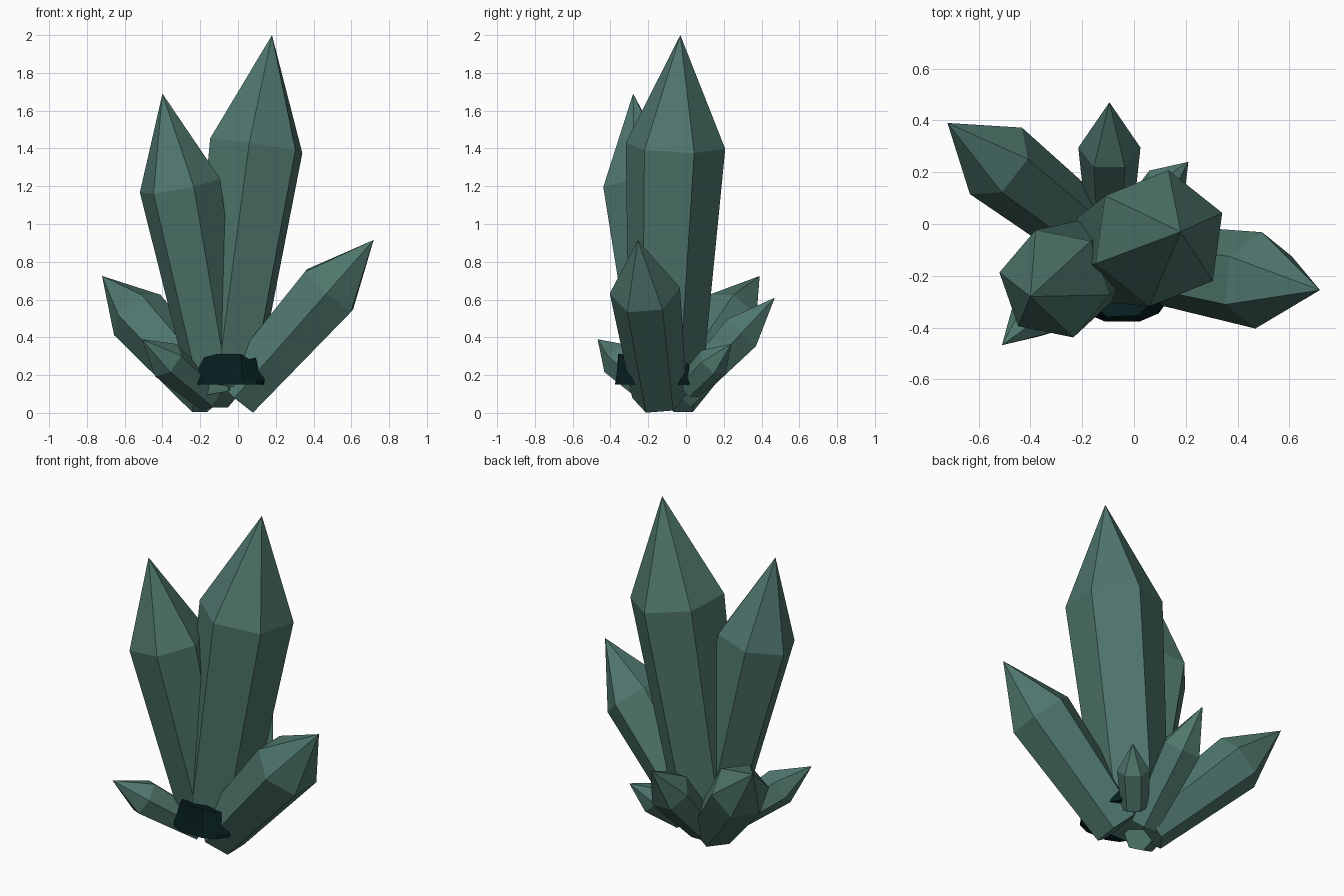
import bpy, bmesh, math, random
from mathutils import Vector

cube = bpy.data.objects.get("Cube")
if cube:
    bpy.data.objects.remove(cube, do_unlink=True)
random.seed(4)


def material(name, colour):
    m = bpy.data.materials.new(name)
    m.use_nodes = True
    rgba = (*colour, 1)
    m.diffuse_color = rgba
    m.node_tree.nodes["Principled BSDF"].inputs["Base Color"].default_value = rgba
    return m


crystal_green = material("crystal_green", (0.077, 0.18, 0.15))
rock_dark = material("rock_dark", (0.0022, 0.0135, 0.0145))


def finish(name, bm, mat):
    bmesh.ops.recalc_face_normals(bm, faces=bm.faces)
    mesh = bpy.data.meshes.new(name)
    bm.to_mesh(mesh)
    bm.free()
    mesh.materials.append(mat)
    bpy.context.collection.objects.link(bpy.data.objects.new(name, mesh))


def skin(bm, low, high):
    n = len(low)
    for i in range(n):
        j = (i + 1) % n
        bm.faces.new((low[i], low[j], high[j], high[i]))


def crystal(name, base, tip, shoulder, r_base, r_shoulder, hint):
    """Six-sided tapered shaft with a pointed tip; hint aims one corner."""
    base, tip = Vector(base), Vector(tip)
    axis = (tip - base).normalized()
    u = Vector(hint)
    u = (u - axis * u.dot(axis)).normalized()
    v = axis.cross(u)
    bm = bmesh.new()

    def ring(centre, r):
        angles = [i * math.pi / 3 for i in range(6)]
        return [bm.verts.new(centre + (u * math.cos(a) + v * math.sin(a)) * r) for a in angles]

    low = ring(base, r_base)
    high = ring(base.lerp(tip, shoulder), r_shoulder)
    point = bm.verts.new(tip)
    bm.faces.new(low)
    skin(bm, low, high)
    for i in range(6):
        bm.faces.new((high[i], high[(i + 1) % 6], point))
    finish(name, bm, crystal_green)


# Two tall crystals
crystal("tall_crystal", (-0.085, -0.11, 0.14), (0.18, -0.03, 2), 0.685, 0.195, 0.266, (0.25, 0.1, 0))
crystal("second_crystal", (-0.1, -0.12, 0.12), (-0.4, -0.28, 1.69), 0.69, 0.155, 0.22, (1, -0.18, 0))

# Leaning crystals
crystal("left_crystal", (-0.01, -0.14, 0.09), (0.718, -0.255, 0.915), 0.675, 0.145, 0.187, (0, 1, 0))
crystal("back_right_crystal", (-0.145, -0.06, 0.09), (-0.72, 0.39, 0.725), 0.675, 0.13, 0.163, (0.47, 0.6, 0))
crystal("back_crystal", (-0.095, -0.03, 0.08), (-0.095, 0.47, 0.61), 0.65, 0.085, 0.12, (1, 0, 0))

# Small crystals
crystal("front_right_crystal", (-0.15, -0.14, 0.08), (-0.51, -0.468, 0.39), 0.64, 0.08, 0.105, (0.7, -0.7, 0.3))
crystal("back_left_crystal", (0.01, 0.016, 0.137), (0.21, 0.24, 0.365), 0.575, 0.075, 0.09, (0.7, -0.7, 0))

# Rough, squarish rock collar with a flat underside
bm = bmesh.new()
rings = []
for z, scale, jitter in ((0.15, 1, 0), (0.18, 0.99, 0.01), (0.29, 0.86, 0.025)):
    ring = []
    for i in range(14):
        a = i * math.tau / 14
        c, s = (math.copysign(abs(f(a)) ** 0.7, f(a)) for f in (math.cos, math.sin))
        r = scale + random.uniform(-3, 3) * jitter
        ring.append(bm.verts.new((-0.045 + 0.195 * r * c,
                                  -0.16 + 0.22 * r * s,
                                  z + random.uniform(-1, 1) * jitter)))
    rings.append(ring)
for low, high in zip(rings, rings[1:]):
    skin(bm, low, high)
bm.faces.new(rings[0])
peak = bm.verts.new((-0.045, -0.16, 0.27))
for i in range(14):
    bm.faces.new((rings[-1][i], rings[-1][(i + 1) % 14], peak))
finish("rock_collar", bm, rock_dark)
